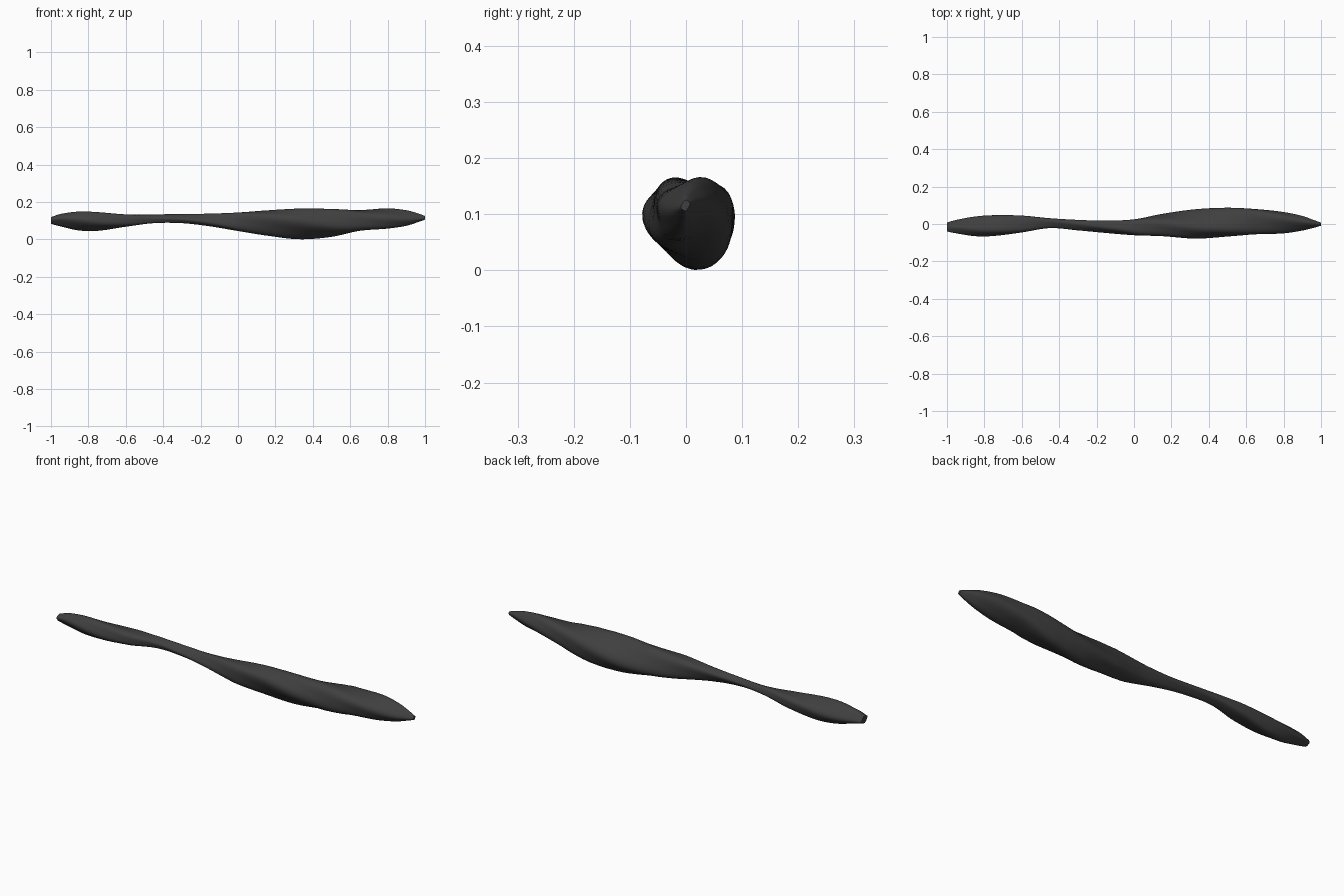
import bpy, bmesh, math

if "Cube" in bpy.data.objects:
    bpy.data.objects.remove(bpy.data.objects["Cube"])

# Stations along the bar: x, y min, y max, z min, z max
STATIONS = [
    (-1.00, -.040, .008, .083, .119),
    (-0.95, -.050, .022, .070, .136),
    (-0.85, -.065, .040, .048, .149),
    (-0.75, -.064, .047, .046, .146),
    (-0.60, -.045, .045, .068, .134),
    (-0.45, -.022, .031, .087, .134),
    (-0.30, -.034, .022, .087, .136),
    (-0.15, -.048, .018, .070, .138),
    (0.00, -.060, .025, .045, .144),
    (0.15, -.065, .054, .021, .155),
    (0.33, -.078, .079, .001, .165),
    (0.50, -.067, .087, .014, .163),
    (0.65, -.055, .080, .046, .157),
    (0.80, -.050, .064, .058, .166),
    (0.90, -.035, .043, .073, .156),
    (0.97, -.018, .018, .095, .137),
    (1.00, -.009, .007, .106, .125),
]
TURN = math.radians(150)      # twist per unit of length
RINGS, SIDES, POWER = 161, 48, 3.2


def sample(x):
    """Smooth (Hermite) interpolation of the section limits at x."""
    s = STATIONS
    n = len(s)
    i = max(k for k in range(n - 1) if s[k][0] <= x + 1e-9)
    h = s[i + 1][0] - s[i][0]
    t = (x - s[i][0]) / h

    def slope(k, c):
        a, b = max(k - 1, 0), min(k + 1, n - 1)
        return (s[b][c] - s[a][c]) / (s[b][0] - s[a][0])

    return [(2*t**3 - 3*t**2 + 1) * s[i][c] + (t**3 - 2*t**2 + t) * h * slope(i, c)
            + (3*t**2 - 2*t**3) * s[i + 1][c] + (t**3 - t**2) * h * slope(i + 1, c)
            for c in range(1, 5)]


def section(x):
    """Rounded rectangle, turned by the twist and fitted to the limits."""
    turn = TURN * (x - 0.62)
    c, s = math.cos(turn), math.sin(turn)
    pts = []
    for k in range(SIDES):
        a = 2 * math.pi * k / SIDES
        u, v = math.cos(a), 0.75 * math.sin(a)
        r = (abs(u) ** POWER + abs(v / 0.75) ** POWER) ** (-1 / POWER)
        pts.append((r * (u * c - v * s), r * (u * s + v * c)))
    my, mz = max(p[0] for p in pts), max(p[1] for p in pts)
    y0, y1, z0, z1 = sample(x)
    return [(x, (y0 + y1) / 2 + p[0] / my * (y1 - y0) / 2,
             (z0 + z1) / 2 + p[1] / mz * (z1 - z0) / 2) for p in pts]


# Twisted bar: loft the sections and close both ends
bm = bmesh.new()
rings = [[bm.verts.new(p) for p in section(-1 + 2 * i / (RINGS - 1))]
         for i in range(RINGS)]
for a, b in zip(rings, rings[1:]):
    for k in range(SIDES):
        j = (k + 1) % SIDES
        bm.faces.new((a[k], a[j], b[j], b[k]))
bm.faces.new(rings[0])
bm.faces.new(rings[-1])
bmesh.ops.recalc_face_normals(bm, faces=bm.faces[:])
mesh = bpy.data.meshes.new("twisted_bar")
bm.to_mesh(mesh)
bm.free()
bar = bpy.data.objects.new("twisted_bar", mesh)
bpy.context.collection.objects.link(bar)

# Dark finish and smooth shading
mat = bpy.data.materials.new("dark_grey")
mat.diffuse_color = (0.05, 0.05, 0.05, 1)
mat.use_nodes = True
mat.node_tree.nodes["Principled BSDF"].inputs["Base Color"].default_value = mat.diffuse_color
mesh.materials.append(mat)
bpy.context.view_layer.objects.active = bar
bar.select_set(True)
bpy.ops.object.shade_smooth_by_angle(angle=math.radians(40))
